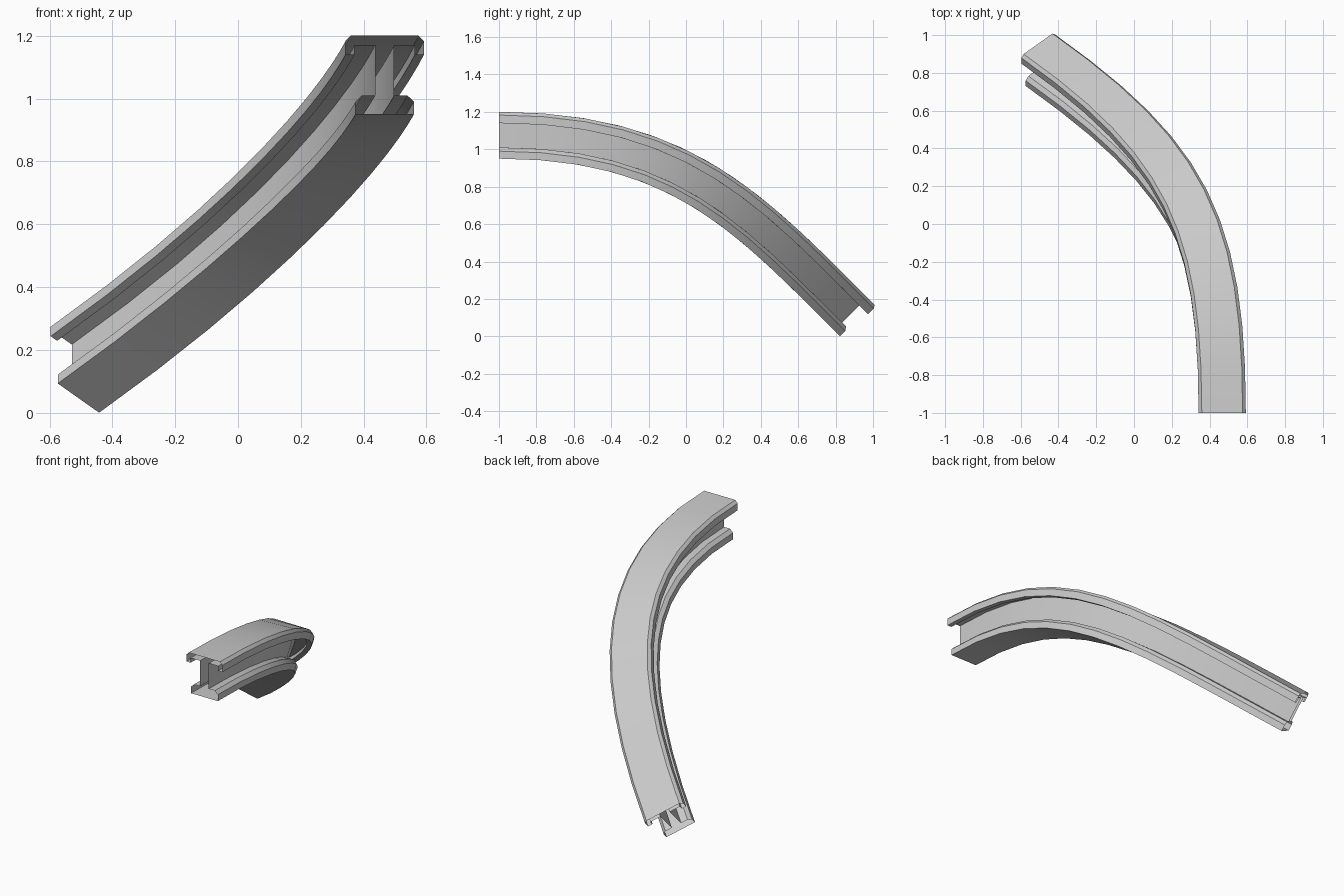
import bpy, bmesh
from mathutils import Vector

if "Cube" in bpy.data.objects:
    bpy.data.objects.remove(bpy.data.objects["Cube"])

# Bezier path running along the centre of the top flange
P = [Vector(p) for p in ((.467, -1, 1.2), (.467, 0, 1.2), (.27, .404, .773), (-.508, .954, .223))]
SEGMENTS = 12

# Right half of the beam section: (sideways, up) from the top centre
half = [(.108, 0), (.125, -.017), (.125, -.06), (.096, -.06), (.096, -.03), (.03, -.03),
        (.03, -.19), (.072, -.19), (.093, -.21), (.093, -.25)]
section = half + [(-x, z) for x, z in reversed(half)]


def frame(t):
    s = 1 - t
    pos = s**3 * P[0] + 3*s*s*t * P[1] + 3*s*t*t * P[2] + t**3 * P[3]
    tan = (s*s * (P[1]-P[0]) + 2*s*t * (P[2]-P[1]) + t*t * (P[3]-P[2])).normalized()
    up = Vector((0, -tan.z, tan.y)).normalized()
    return pos, tan.cross(up), up


# Sweep the section along the path, leaving the ends open
bm = bmesh.new()
rings = []
for i in range(SEGMENTS + 1):
    pos, side, up = frame(i / SEGMENTS)
    rings.append([bm.verts.new(pos + side*x + up*z) for x, z in section])
n = len(section)
for a, b in zip(rings, rings[1:]):
    for k in range(n):
        j = (k + 1) % n
        bm.faces.new((a[k], a[j], b[j], b[k]))
bmesh.ops.recalc_face_normals(bm, faces=bm.faces)

mesh = bpy.data.meshes.new("curved_rail")
bm.to_mesh(mesh)
bm.free()
rail = bpy.data.objects.new("curved_rail", mesh)
bpy.context.collection.objects.link(rail)
bpy.context.view_layer.objects.active = rail
rail.select_set(True)
bpy.ops.object.shade_smooth_by_angle(angle=0.52)
